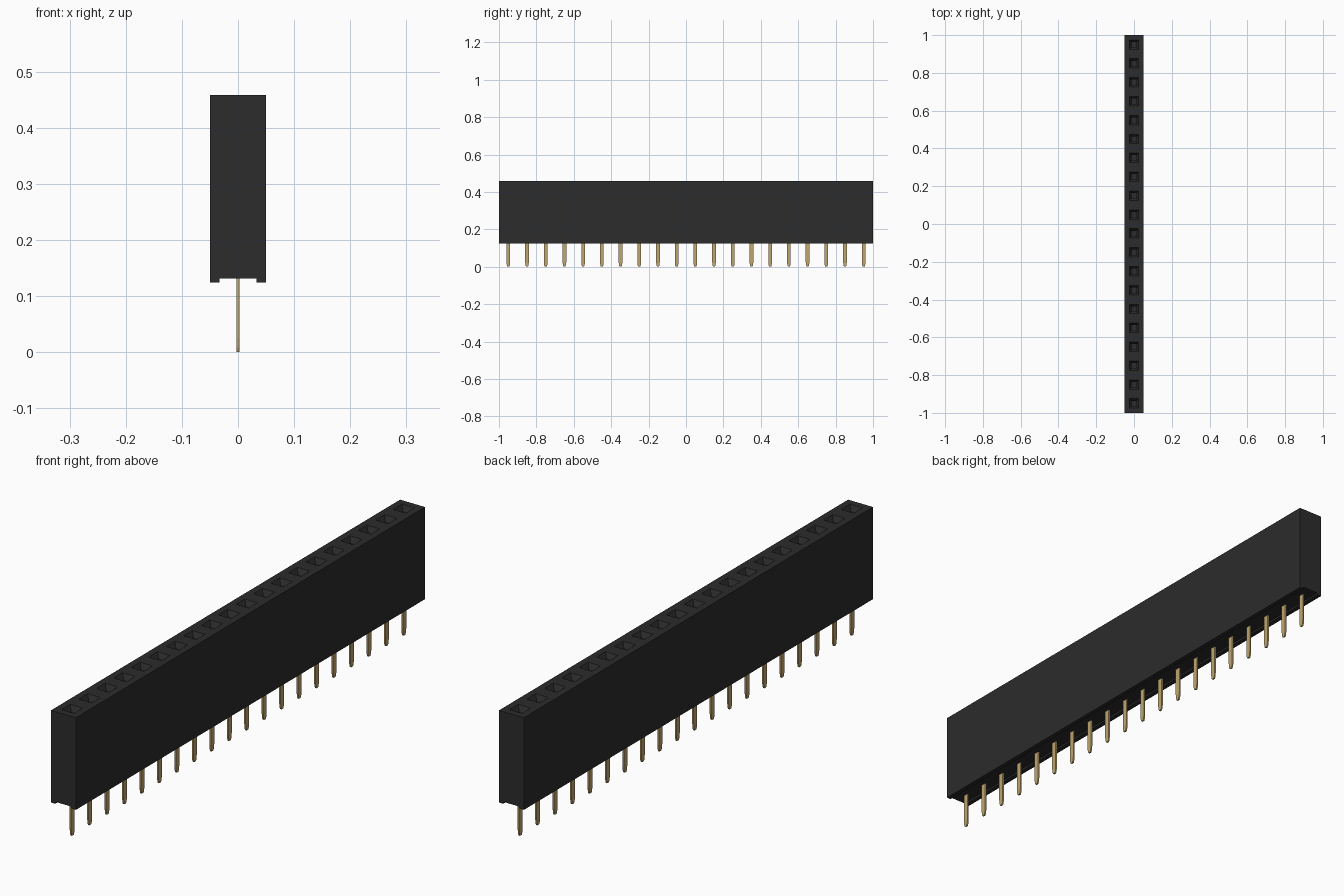
import bpy
import bmesh

if "Cube" in bpy.data.objects:
    bpy.data.objects.remove(bpy.data.objects["Cube"])

COUNT, PITCH = 20, 0.1
HALF = 0.05
Z_FOOT, Z_GROOVE, Z_TOP = 0.124, 0.131, 0.458
GROOVE = 0.033


def material(name, color):
    m = bpy.data.materials.new(name)
    m.diffuse_color = (*color, 1)
    m.use_nodes = True
    m.node_tree.nodes["Principled BSDF"].inputs["Base Color"].default_value = m.diffuse_color
    return m


def finish(bm, name, mat):
    bmesh.ops.remove_doubles(bm, verts=bm.verts, dist=1e-5)
    bmesh.ops.recalc_face_normals(bm, faces=bm.faces)
    mesh = bpy.data.meshes.new(name)
    bm.to_mesh(mesh)
    bm.free()
    mesh.materials.append(mat)
    obj = bpy.data.objects.new(name, mesh)
    bpy.context.collection.objects.link(obj)
    return obj


def face(bm, pts):
    return bm.faces.new([bm.verts.new(p) for p in pts])


def square(y, h, z):
    return [(-h, y - h, z), (h, y - h, z), (h, y + h, z), (-h, y + h, z)]


black = material("black_plastic", (0.025, 0.025, 0.025))
gold = material("gold_contact", (0.53, 0.38, 0.16))
centres = [(i - (COUNT - 1) / 2) * PITCH for i in range(COUNT)]

# Housing: grooved cross-section, with a funnelled square socket in each cell
profile = [(-HALF, Z_TOP), (-HALF, Z_FOOT), (-GROOVE, Z_FOOT), (-GROOVE, Z_GROOVE),
           (GROOVE, Z_GROOVE), (GROOVE, Z_FOOT), (HALF, Z_FOOT), (HALF, Z_TOP)]
bm = bmesh.new()
for y in centres:
    a, b = y - PITCH / 2, y + PITCH / 2
    for (x1, z1), (x2, z2) in zip(profile, profile[1:]):
        face(bm, [(x1, a, z1), (x2, a, z2), (x2, b, z2), (x1, b, z1)])
    rings = [square(y, HALF, Z_TOP), square(y, 0.025, Z_TOP),
             square(y, 0.014, Z_TOP - 0.018), square(y, 0.014, Z_TOP - 0.25)]
    for r, s in zip(rings, rings[1:]):
        for k in range(4):
            n = (k + 1) % 4
            face(bm, [r[k], r[n], s[n], s[k]])
    face(bm, rings[-1])
for end in (-1, 1):
    face(bm, [(x, end * COUNT * PITCH / 2, z) for x, z in profile])
finish(bm, "socket_housing", black)

# Pins: thin flat blades with tapered tips
blade = [(-0.005, 0), (0.005, 0), (0.008, 0.008), (0.01, 0.025), (0.01, 0.15),
         (-0.01, 0.15), (-0.01, 0.025), (-0.008, 0.008)]
for i, y in enumerate(centres):
    bm = bmesh.new()
    f = face(bm, [(-0.003, y + u, z) for u, z in blade])
    ext = bmesh.ops.extrude_face_region(bm, geom=[f], use_keep_orig=True)
    moved = [v for v in ext["geom"] if isinstance(v, bmesh.types.BMVert)]
    bmesh.ops.translate(bm, verts=moved, vec=(0.006, 0, 0))
    finish(bm, f"pin_{i + 1:02d}", gold)
